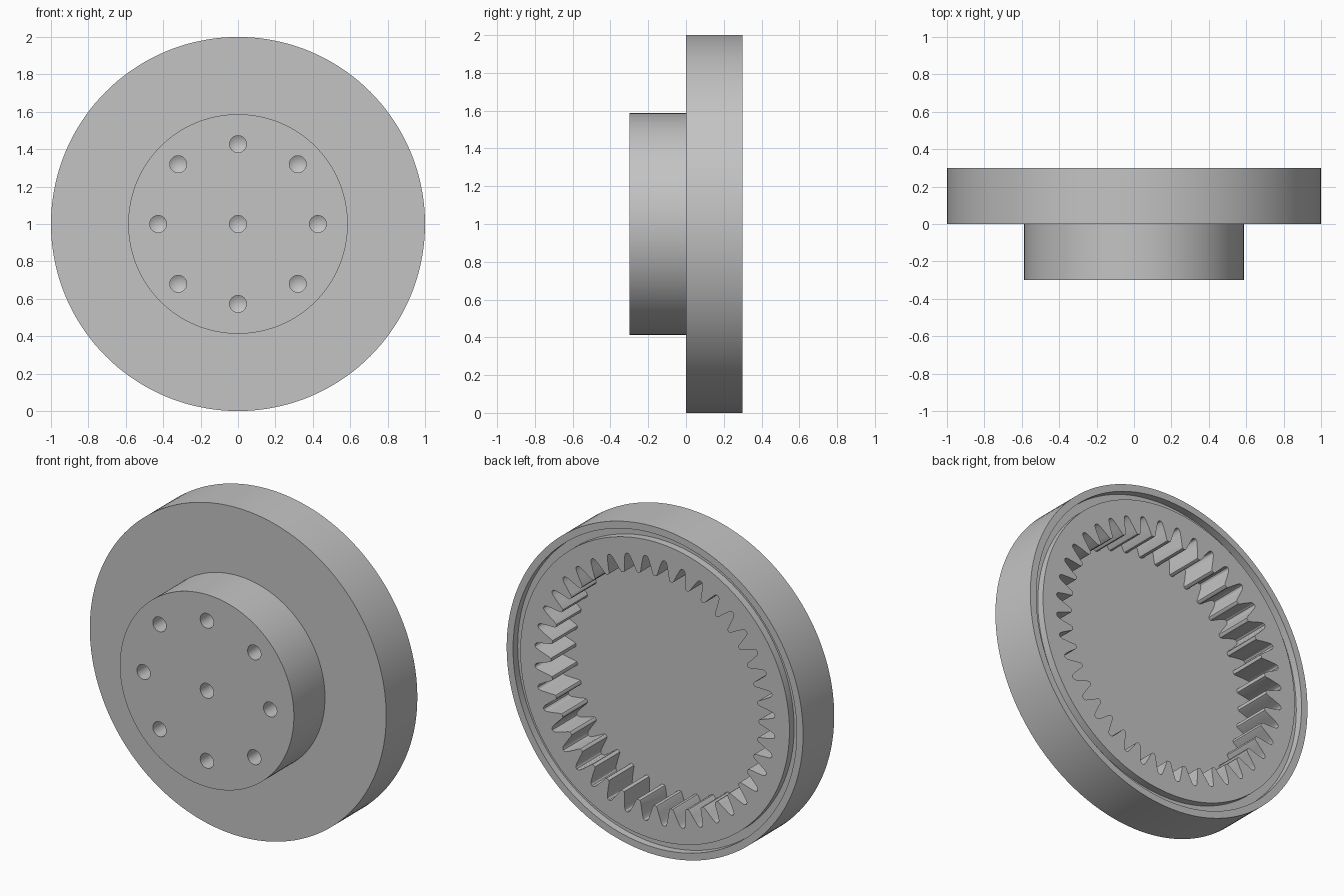
import bpy, bmesh
from math import sin, cos, pi, tau
from mathutils import Vector, Matrix

cube = bpy.data.objects.get("Cube")
if cube:
    bpy.data.objects.remove(cube, do_unlink=True)

CENTRE_Z = 1.0
TEETH = 40

# Single plain grey metal
grey = bpy.data.materials.new("grey_metal")
grey.use_nodes = True
colour = (0.55, 0.55, 0.55, 1)
grey.diffuse_color = colour
grey.node_tree.nodes["Principled BSDF"].inputs["Base Color"].default_value = colour


def finish(bm, name):
    bmesh.ops.remove_doubles(bm, verts=bm.verts, dist=1e-5)
    bmesh.ops.recalc_face_normals(bm, faces=bm.faces)
    mesh = bpy.data.meshes.new(name)
    bm.to_mesh(mesh)
    bm.free()
    mesh.materials.append(grey)
    obj = bpy.data.objects.new(name, mesh)
    bpy.context.collection.objects.link(obj)
    return obj


def lathe(bm, profile, x, z, steps):
    """Spin (radius, y) points about an axis running along y."""
    verts = [bm.verts.new((x + r, y, z)) for r, y in profile]
    edges = [bm.edges.new(pair) for pair in zip(verts, verts[1:])]
    bmesh.ops.spin(bm, geom=verts + edges, cent=(x, 0, z), axis=(0, 1, 0),
                   angle=tau, steps=steps, use_merge=False)


def cut(target, cutter):
    cutter.hide_render = True
    mod = target.modifiers.new("cut", 'BOOLEAN')
    mod.operation = 'DIFFERENCE'
    mod.solver = 'EXACT'
    mod.object = cutter
    bpy.ops.object.select_all(action='DESELECT')
    bpy.context.view_layer.objects.active = target
    target.select_set(True)
    bpy.ops.object.modifier_apply(modifier=mod.name)
    bpy.data.objects.remove(cutter, do_unlink=True)


# Hub and disc, with a seal groove in the back rim
bm = bmesh.new()
lathe(bm, [(0, -0.3), (0.587, -0.3), (0.587, 0), (1, 0), (1, 0.3),
           (0.957, 0.3), (0.957, 0.255), (0.908, 0.255), (0.908, 0.3), (0, 0.3)],
      0, CENTRE_Z, 144)
body = finish(bm, "ring_gear_body")

# Internal gear pocket: half a tooth as (fraction of pitch, radius), mirrored
half = [(0, 0.70), (0.09, 0.702), (0.14, 0.712), (0.24, 0.752), (0.33, 0.786),
        (0.37, 0.80), (0.42, 0.808)]
tooth = [(-f, r) for f, r in half[:0:-1]] + half + [(0.5, 0.812)]
bm = bmesh.new()
outline = []
for i in range(TEETH):
    for f, r in tooth:
        a = (i + f) * tau / TEETH
        outline.append(bm.verts.new((r * sin(a), 0.06, CENTRE_Z + r * cos(a))))
face = bm.faces.new(outline)
extruded = bmesh.ops.extrude_face_region(bm, geom=[face])["geom"]
bmesh.ops.translate(bm, vec=(0, 0.4, 0),
                    verts=[g for g in extruded if isinstance(g, bmesh.types.BMVert)])
cut(body, finish(bm, "gear_pocket_cutter"))

# Drilled holes with conical bottoms: one central, eight around it
spots = [(0, 0)]
for i in range(8):
    a, r = i * pi / 4, 0.452 if i % 2 else 0.427
    spots.append((r * cos(a), r * sin(a)))
bm = bmesh.new()
for x, z in spots:
    lathe(bm, [(0, -0.35), (0.045, -0.35), (0.045, -0.16), (0, -0.133)],
          x, CENTRE_Z + z, 32)
cut(body, finish(bm, "hole_cutter"))

bpy.ops.object.select_all(action='DESELECT')
body.select_set(True)
bpy.context.view_layer.objects.active = body
bpy.ops.object.shade_smooth_by_angle(angle=pi / 6)
